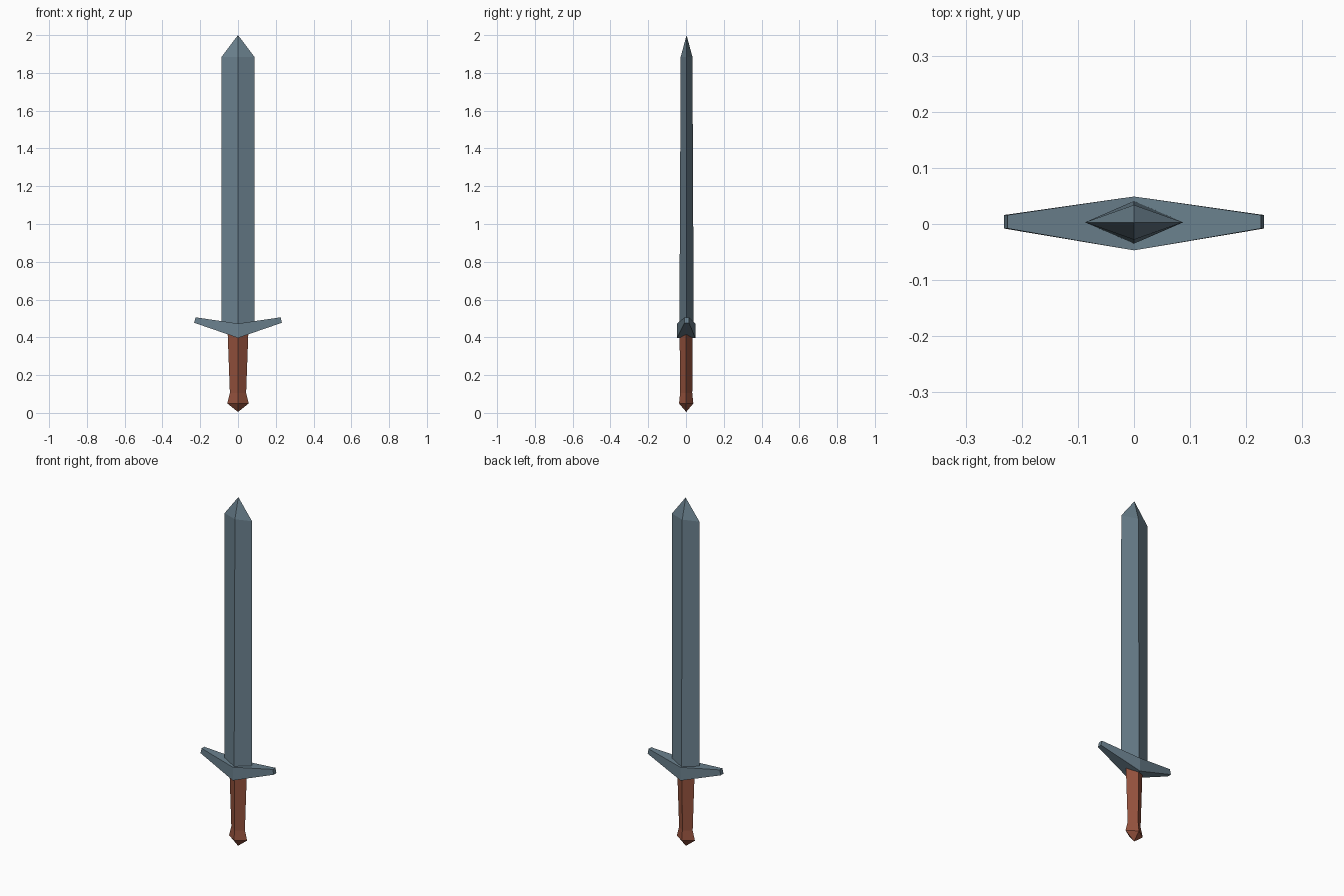
import bpy, bmesh

if "Cube" in bpy.data.objects:
    bpy.data.objects.remove(bpy.data.objects["Cube"])


def material(name, rgb):
    m = bpy.data.materials.new(name)
    m.diffuse_color = (*rgb, 1)
    m.use_nodes = True
    m.node_tree.nodes["Principled BSDF"].inputs["Base Color"].default_value = m.diffuse_color
    return m


steel = material("blue grey steel", (0.144, 0.216, 0.266))
leather = material("red brown grip", (0.30, 0.084, 0.047))


def make_object(name, bm, mat):
    bmesh.ops.recalc_face_normals(bm, faces=bm.faces)
    me = bpy.data.meshes.new(name)
    bm.to_mesh(me)
    bm.free()
    me.materials.append(mat)
    ob = bpy.data.objects.new(name, me)
    bpy.context.collection.objects.link(ob)
    return ob


def loft(name, rings, mat, cap_start=True, cap_end=True):
    """Join successive rings of equal length; one-point rings become tips."""
    bm = bmesh.new()
    loops = [[bm.verts.new(p) for p in r] for r in rings]
    for a, b in zip(loops, loops[1:]):
        n = max(len(a), len(b))
        for i in range(n):
            j = (i + 1) % n
            quad = [a[i % len(a)], a[j % len(a)], b[j % len(b)], b[i % len(b)]]
            bm.faces.new(list(dict.fromkeys(quad)))
    for loop in (loops[0], loops[-1]):
        if len(loop) > 2:
            bm.faces.new(loop)
    return make_object(name, bm, mat)


def diamond(z, rx, ry, cy=0.003):
    return [(rx, cy, z), (0, cy + ry, z), (-rx, cy, z), (0, cy - ry, z)]


# Blade: diamond section ending in a short point
loft("blade", [diamond(0.45, 0.088, 0.038), diamond(1.885, 0.087, 0.031),
               [(0, 0.003, 2.0)]], steel)

# Grip with flared pommel ending in a point
loft("grip", [[(0, 0.001, 0.005)], diamond(0.05, 0.057, 0.038, 0.001),
              diamond(0.105, 0.043, 0.032, 0.001),
              diamond(0.43, 0.055, 0.035, 0.001)], leather)


# Crossguard: thick in the middle, tapering up to narrow ends
def guard_ring(xb, zb, xt, zt, ry, cy):
    return [(xb, cy - ry, zb), (xb, cy + ry, zb), (xt, cy + ry, zt), (xt, cy - ry, zt)]


loft("crossguard", [guard_ring(-0.232, 0.477, -0.225, 0.506, 0.012, 0.004),
                    guard_ring(0, 0.397, 0, 0.473, 0.048, 0.001),
                    guard_ring(0.232, 0.477, 0.226, 0.506, 0.012, 0.004)], steel)
